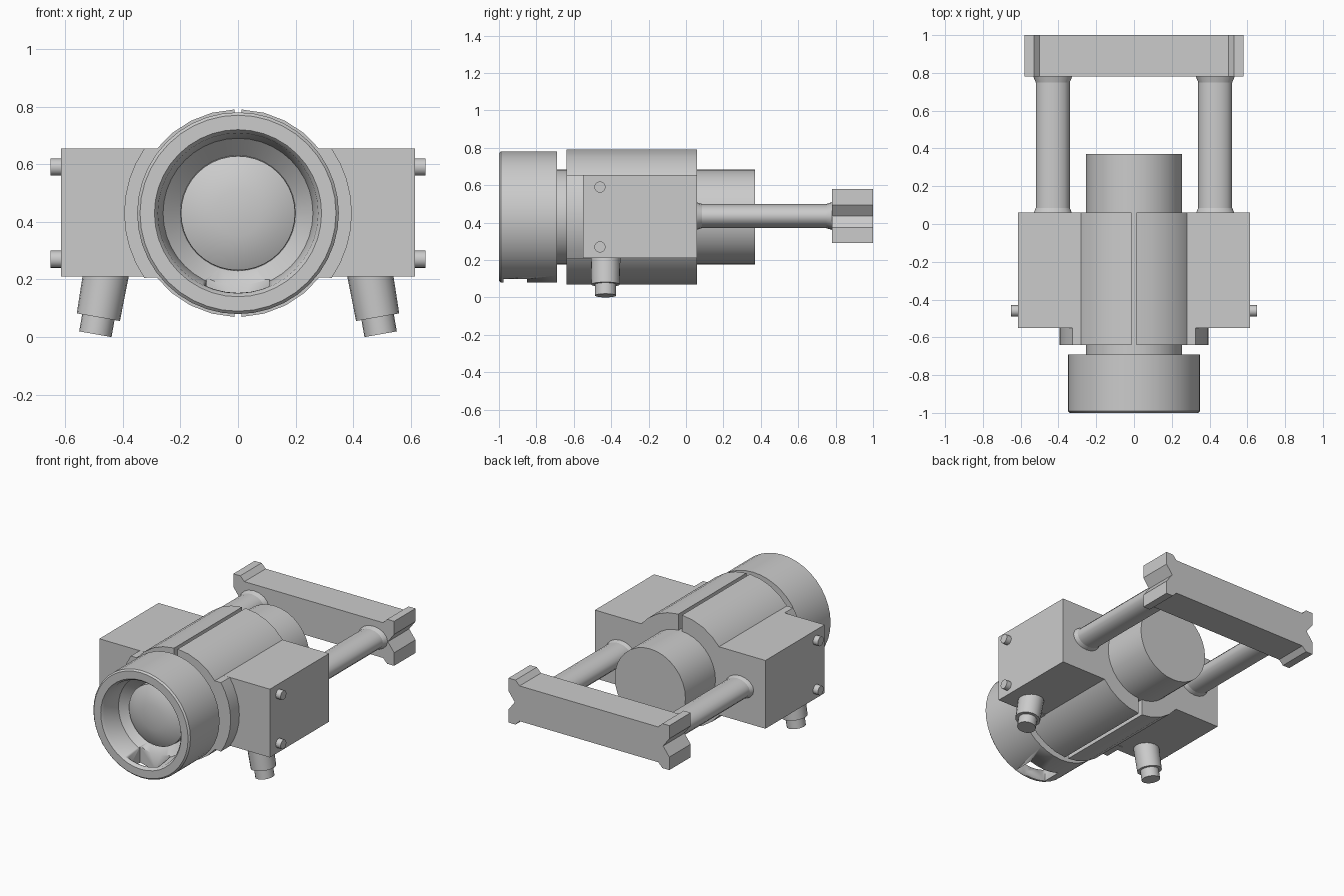
import bpy, bmesh, math
from mathutils import Vector, Matrix

if "Cube" in bpy.data.objects:
    bpy.data.objects.remove(bpy.data.objects["Cube"])

ZC = 0.43  # height of the barrel axis


def finish(name, bm, mirror=False, angle=35):
    bmesh.ops.remove_doubles(bm, verts=bm.verts, dist=1e-5)
    bmesh.ops.recalc_face_normals(bm, faces=bm.faces)
    me = bpy.data.meshes.new(name)
    bm.to_mesh(me)
    bm.free()
    ob = bpy.data.objects.new(name, me)
    bpy.context.collection.objects.link(ob)
    bpy.ops.object.select_all(action='DESELECT')
    bpy.context.view_layer.objects.active = ob
    ob.select_set(True)
    bpy.ops.object.shade_smooth_by_angle(angle=math.radians(angle))
    if mirror:
        m = ob.modifiers.new("mirror", 'MIRROR')
        m.use_mirror_merge = False
    return ob


def lathe(name, profile, n=32):
    """Spin (radius, y) points about the barrel axis."""
    bm = bmesh.new()
    vs = [bm.verts.new((r, y, ZC)) for r, y in profile]
    es = [bm.edges.new(p) for p in zip(vs, vs[1:])]
    bmesh.ops.spin(bm, geom=vs + es, cent=(0, 0, ZC), axis=(0, 1, 0),
                   angle=2 * math.pi, steps=n)
    return finish(name, bm)


def prism(name, pts, y0, y1, mirror=True):
    """Extrude an (x, z) outline along y."""
    bm = bmesh.new()
    f = bm.faces.new([bm.verts.new((x, y0, z)) for x, z in pts])
    g = bmesh.ops.extrude_face_region(bm, geom=[f])['geom']
    bmesh.ops.translate(bm, vec=(0, y1 - y0, 0),
                        verts=[v for v in g if isinstance(v, bmesh.types.BMVert)])
    return finish(name, bm, mirror)


def rod(name, a, b, r1, r2, n=20, flat=1.0, mirror=True):
    """Cylinder or cone from a to b, optionally flattened in z."""
    a, b = Vector(a), Vector(b)
    bm = bmesh.new()
    bmesh.ops.create_cone(bm, cap_ends=True, segments=n, radius1=r1, radius2=r2,
                          depth=(b - a).length)
    bm.transform((b - a).to_track_quat('Z', 'Y').to_matrix().to_4x4())
    bm.transform(Matrix.Diagonal((1, 1, flat, 1)))
    bm.transform(Matrix.Translation((a + b) / 2))
    return finish(name, bm, mirror)


def rect(x0, x1, z0, z1):
    return [(x0, z0), (x1, z0), (x1, z1), (x0, z1)]


# Central barrel core
lathe("core", [(0, -0.75), (0.255, -0.75), (0.255, 0.37), (0, 0.37)])

# Front ring with a recessed domed lens
ring = lathe("front_ring", [(0, -0.70), (0.255, -0.69), (0.35, -0.69), (0.35, -0.99),
                            (0.34, -1.0), (0.29, -1.0), (0.278, -0.985), (0.26, -0.86),
                            (0.2, -0.80), (0, -0.80)], 40)
lathe("lens", [(0, -0.78), (0.2, -0.78), (0.198, -0.84), (0.15, -0.865),
               (0.08, -0.88), (0, -0.885)], 40)

# Slot through the bottom of the ring
cutter = prism("slot_cutter", rect(-0.11, 0.11, 0.0, 0.2), -0.975, -0.85, False)
cutter.hide_render = True
cutter.hide_viewport = True
cut = ring.modifiers.new("slot", 'BOOLEAN')
cut.operation, cut.solver, cut.object = 'DIFFERENCE', 'EXACT', cutter

# Two half shells with a narrow gap between them
arc = [math.radians(88 - 176 * i / 14) for i in range(15)]
prism("half_shell", [(0.36 * math.cos(a), ZC + 0.36 * math.sin(a)) for a in arc],
      -0.64, 0.06)

# Curved collar in front of each side box
collar = [(0.395 * math.cos(a), ZC + 0.395 * math.sin(a))
          for a in (math.radians(34.6 - 69.2 * i / 8) for i in range(9))]
prism("side_collar", [(0.2, 0.655)] + collar + [(0.2, 0.21)], -0.64, -0.5)

# Side boxes and their bolts
prism("side_box", rect(0.2, 0.615, 0.21, 0.655), -0.55, 0.06)
for z in (0.59, 0.27):
    rod("bolt", (0.6, -0.46, z), (0.65, -0.46, z), 0.03, 0.03, 16)

# Splayed feet
t = math.radians(10)
end, up = Vector((0.495, -0.43, 0.01)), Vector((-math.sin(t), 0, math.cos(t)))
rod("foot_tip", end, end + up * 0.1, 0.057, 0.057)
rod("foot", end + up * 0.06, end + up * 0.25, 0.076, 0.08)

# Handle arms with small flares where they meet the body and grip
rod("arm", (0.43, 0.03, 0.435), (0.43, 0.82, 0.435), 0.09, 0.09, 16, 0.72)
rod("arm_flare_front", (0.43, 0.05, 0.435), (0.43, 0.085, 0.435), 0.105, 0.09, 16, 0.72)
rod("arm_flare_rear", (0.43, 0.75, 0.435), (0.43, 0.785, 0.435), 0.09, 0.105, 16, 0.72)

# Rear grip bar with flared, notched ends
half = [(0, 0.55), (0.50, 0.55), (0.53, 0.58), (0.58, 0.58), (0.58, 0.495), (0.535, 0.435),
        (0.58, 0.375), (0.58, 0.29), (0.53, 0.29), (0.50, 0.32), (0, 0.32)]
prism("grip", half + [(-x, z) for x, z in reversed(half[1:-1])], 0.78, 1.0, False)
